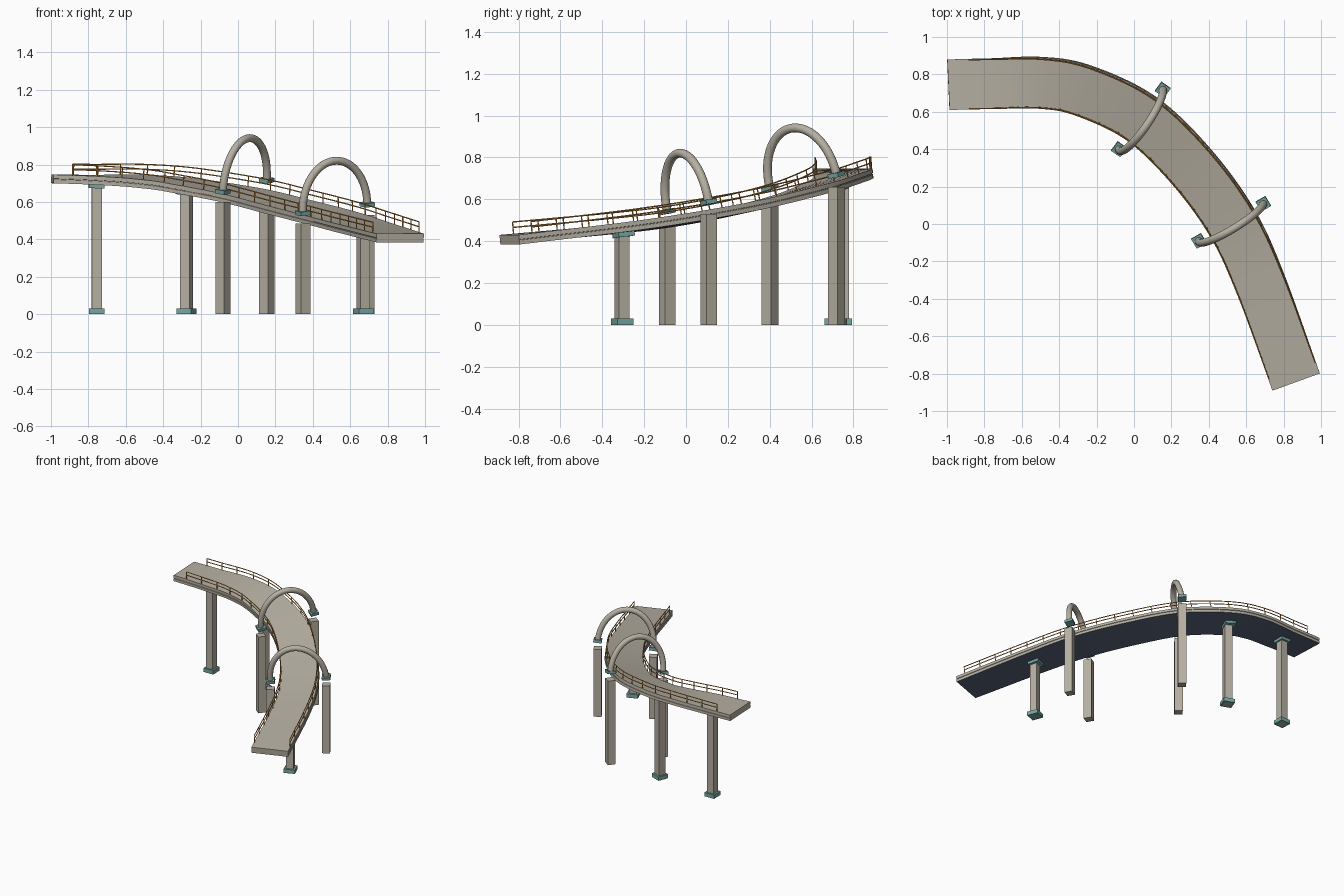
import bpy, bmesh, math
from mathutils import Vector, Matrix

if "Cube" in bpy.data.objects:
    bpy.data.objects.remove(bpy.data.objects["Cube"])

def mat(name, c):
    m = bpy.data.materials.new(name)
    m.diffuse_color = (*c, 1)
    m.use_nodes = True
    m.node_tree.nodes["Principled BSDF"].inputs["Base Color"].default_value = m.diffuse_color
    return m

CONCRETE = mat("warm_concrete", (0.47, 0.435, 0.365))
UNDER = mat("dark_blue_underside", (0.09, 0.115, 0.18))
TEAL = mat("teal_plates", (0.18, 0.39, 0.37))
RAIL = mat("orange_rail", (0.68, 0.30, 0.05))

# Centreline stations: x, y, top height, bank (radians)
PATH = [Vector(p) for p in (
    (-0.992, 0.744, 0.746, 0), (-0.755, 0.750, 0.741, 0.03), (-0.50, 0.755, 0.732, 0.10),
    (-0.275, 0.715, 0.708, 0.14), (0.035, 0.567, 0.654, 0.155), (0.30, 0.315, 0.588, 0.14),
    (0.52, 0.015, 0.531, 0.115), (0.67, -0.305, 0.487, 0.06), (0.867, -0.845, 0.430, 0))]
LAST = len(PATH) - 1

def path(t):
    i = min(max(int(t), 0), LAST - 1)
    u = t - i
    p1, p2 = PATH[i], PATH[i + 1]
    p0 = PATH[i - 1] if i > 0 else 2 * p1 - p2 - Vector((0, 0.010, 0, 0))
    p3 = PATH[i + 2] if i + 2 <= LAST else 2 * p2 - p1
    return 0.5 * (2 * p1 + (p2 - p0) * u + (2 * p0 - 5 * p1 + 4 * p2 - p3) * u * u
                  + (3 * p1 - p0 - 3 * p2 + p3) * u ** 3)

def frame(t):
    """Matrix whose x points to the outer side, y downhill, z out of the deck."""
    a, b = path(max(t - 0.01, 0)), path(min(t + 0.01, LAST))
    tan = (b - a).xyz.normalized()
    out = Vector((-tan.y, tan.x, 0)).normalized()
    p = path(t)
    out = Matrix.Rotation(-p.w, 3, tan) @ out
    if out.z < 0:
        out = Matrix.Rotation(2 * p.w, 3, tan) @ out
    up = tan.cross(out)
    if up.z < 0:
        up = -up
    m = Matrix((out, tan, up)).transposed().to_4x4()
    m.translation = p.xyz
    return m

# Arc length table, so that posts are spaced evenly
N = 400
LEN = [0.0]
for k in range(N):
    LEN.append(LEN[-1] + (path((k + 1) * LAST / N) - path(k * LAST / N)).xyz.length)

def t_at(s):
    for k in range(N):
        if LEN[k + 1] >= s:
            return (k + (s - LEN[k]) / (LEN[k + 1] - LEN[k])) * LAST / N
    return LAST

def finish(name, bm, *mats):
    bmesh.ops.recalc_face_normals(bm, faces=bm.faces)
    me = bpy.data.meshes.new(name)
    bm.to_mesh(me)
    bm.free()
    for m in mats:
        me.materials.append(m)
    ob = bpy.data.objects.new(name, me)
    bpy.context.collection.objects.link(ob)
    return ob

def box(name, matrix, size, m):
    bm = bmesh.new()
    bmesh.ops.create_cube(bm, size=1, matrix=matrix @ Matrix.Diagonal((*size, 1)))
    return finish(name, bm, m)

def tube(name, lines, r, sides, m, arch=False):
    bm = bmesh.new()
    for pts in lines:
        rings = []
        for i, p in enumerate(pts):
            d = (pts[min(i + 1, len(pts) - 1)] - pts[max(i - 1, 0)]).normalized()
            side = d.cross(Vector((0, 0, 1)) if abs(d.z) < 0.9 else Vector((0, 1, 0)))
            if arch:  # planar arch: use its plane normal for a steady section
                side = (pts[-1] - pts[0]).cross(pts[len(pts) // 2] - pts[0])
            side.normalize()
            up = side.cross(d)
            rings.append([bm.verts.new(p + r * (math.cos(a) * side + math.sin(a) * up))
                          for a in (2 * math.pi * (j + 0.5) / sides for j in range(sides))])
        for a, b in zip(rings, rings[1:]):
            for j in range(sides):
                k = (j + 1) % sides
                bm.faces.new((a[j], a[k], b[k], b[j])).smooth = True
        bm.faces.new(rings[0])
        bm.faces.new(rings[-1][::-1])
    return finish(name, bm, m)

# Curved banked deck with a fine groove along each side
W, H = 0.135, 0.046
half = [(W, 0), (W, -0.021), (W - 0.004, -0.022), (W - 0.004, -0.025), (W, -0.026), (W, -H)]
profile = half + [(-x, z) for x, z in reversed(half)]
bm = bmesh.new()
rings = []
for i in range(65):
    f = frame(i * LAST / 64)
    rings.append([bm.verts.new(f @ Vector((x, 0, z))) for x, z in profile])
n = len(profile)
for a, b in zip(rings, rings[1:]):
    for j in range(n):
        k = (j + 1) % n
        face = bm.faces.new((a[j], a[k], b[k], b[j]))
        face.material_index = 1 if j == len(half) - 1 else 0
bm.faces.new(rings[0])
bm.faces.new(rings[-1][::-1])
finish("deck", bm, CONCRETE, UNDER)

# Railings: top rail, mid rail and posts on both edges
S0, S1 = 0.11, LEN[-1] - 0.07
for label, sx in (("outer", 1), ("inner", -1)):
    x = sx * (W - 0.004)
    at = lambda s, z: frame(t_at(s)) @ Vector((x, 0, z))
    steps = [S0 + (S1 - S0) * i / 60 for i in range(61)]
    tube(label + "_rails", [[at(s, z) for s in steps] for z in (0.030, 0.056)], 0.0032, 16, RAIL)
    posts = [S0 + (S1 - S0) * i / 20 for i in range(21)]
    tube(label + "_rail_posts", [[at(s, -0.005), at(s, 0.056)] for s in posts], 0.003, 16, RAIL)

def upright(f, p, z):
    """Matrix at p, vertical but turned with the deck."""
    return Matrix.Translation((p.x, p.y, z)) @ Matrix.Rotation(math.atan2(f[1][0], f[0][0]), 4, 'Z')

# Central piers with base and cap plates
for i, t in enumerate((1, 3, 7), 1):
    f = frame(t)
    p = f.translation
    top = p.z - H - 0.018
    box(f"pier_{i}", upright(f, p, top / 2), (0.055, 0.055, top), CONCRETE)
    box(f"pier_base_{i}", upright(f, p, 0.015), (0.083, 0.083, 0.03), TEAL)
    box(f"pier_cap_{i}", f @ Matrix.Translation((0, 0, -H - 0.01)), (0.083, 0.083, 0.022), TEAL)

# Arches over the deck, with foot plates and free-standing side pillars
for i, t in enumerate((4, 6), 1):
    f = frame(t) @ Matrix.Translation((0, 0, 0.04))
    arc = [f @ Vector((-0.2 * math.cos(a), 0, 0.253 * math.sin(a)))
           for a in (math.pi * k / 32 for k in range(33))]
    tube(f"arch_{i}", [arc], 0.021, 20, CONCRETE, arch=True)
    for label, sx in (("outer", 1), ("inner", -1)):
        plate = f @ Matrix.Translation((sx * 0.2, 0, -0.006))
        box(f"arch_{i}_{label}_plate", plate, (0.06, 0.06, 0.022), TEAL)
        p = plate.translation
        top = p.z - 0.058
        box(f"arch_{i}_{label}_pillar", upright(f, p, top / 2), (0.058, 0.058, top), CONCRETE)
